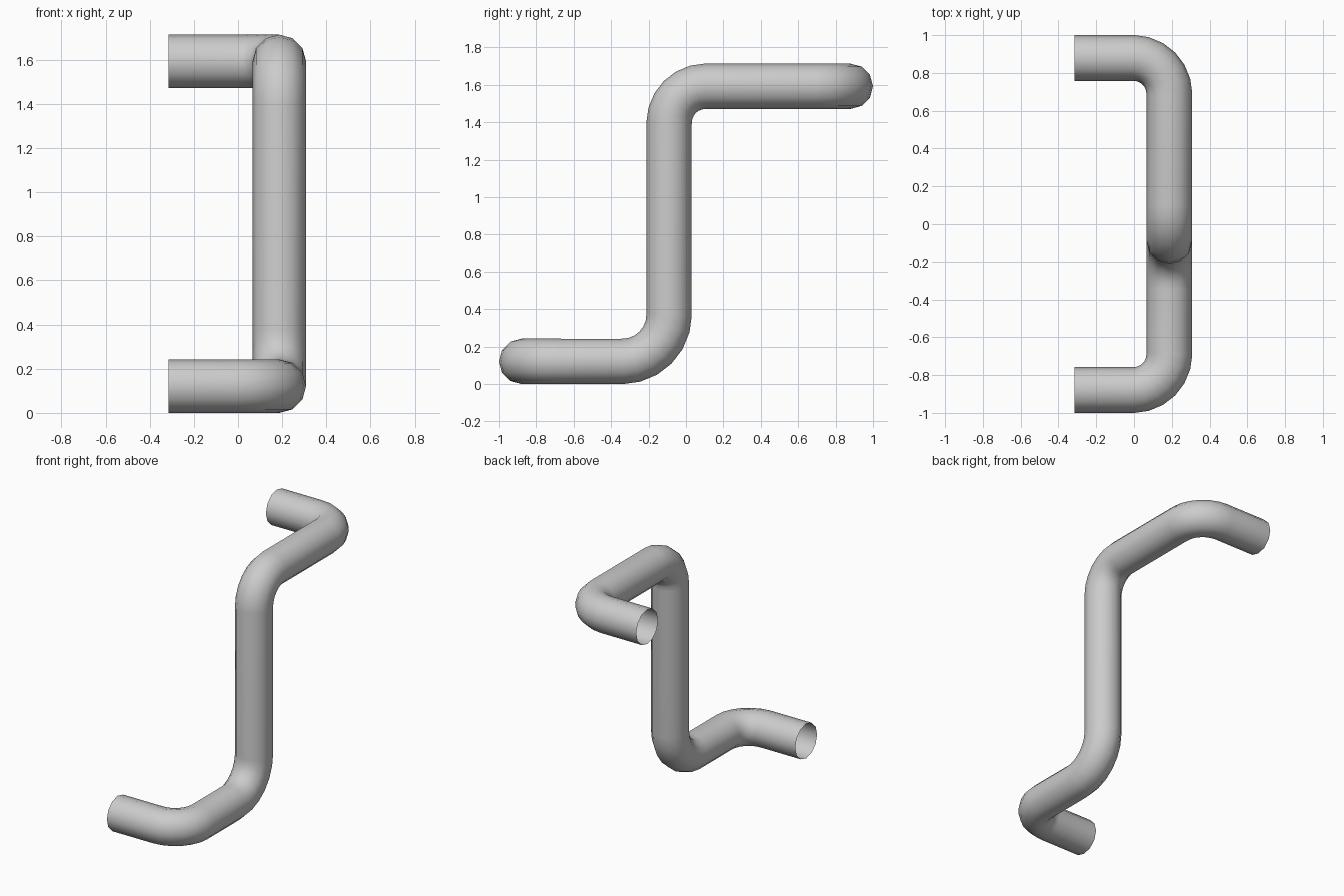
import bpy, math
from mathutils import Vector

if "Cube" in bpy.data.objects:
    bpy.data.objects.remove(bpy.data.objects["Cube"])

R = 0.121  # tube radius
ZT = 1.713 - R

# corner points of the bent tube with the bend radius at each
path = [((-0.315, -1 + R, R), 0),
        ((0.187, -1 + R, R), 0.19),
        ((0.187, -0.09, R), 0.25),
        ((0.187, -0.09, ZT), 0.195),
        ((0.187, 1 - R, ZT), 0.19),
        ((-0.315, 1 - R, ZT), 0)]


def rounded(path, steps=6):
    """Centre line with a circular arc at every right-angled corner."""
    pts = [Vector(path[0][0])]
    for i in range(1, len(path) - 1):
        p, r = Vector(path[i][0]), path[i][1]
        a = (Vector(path[i - 1][0]) - p).normalized()
        b = (Vector(path[i + 1][0]) - p).normalized()
        c = p + (a + b) * r
        for k in range(steps + 1):
            t = math.pi / 2 * k / steps
            pts.append(c - b * r * math.cos(t) - a * r * math.sin(t))
    pts.append(Vector(path[-1][0]))
    return pts


# open-ended bent tube
pts = rounded(path)
curve = bpy.data.curves.new("bent_pipe", 'CURVE')
curve.dimensions = '3D'
curve.bevel_depth = R
curve.bevel_resolution = 4
curve.use_fill_caps = False
spline = curve.splines.new('POLY')
spline.points.add(len(pts) - 1)
for sp, p in zip(spline.points, pts):
    sp.co = (*p, 1)
pipe = bpy.data.objects.new("bent_pipe", curve)
bpy.context.collection.objects.link(pipe)

bpy.context.view_layer.objects.active = pipe
pipe.select_set(True)
bpy.ops.object.convert(target='MESH')
bpy.ops.object.shade_smooth()
